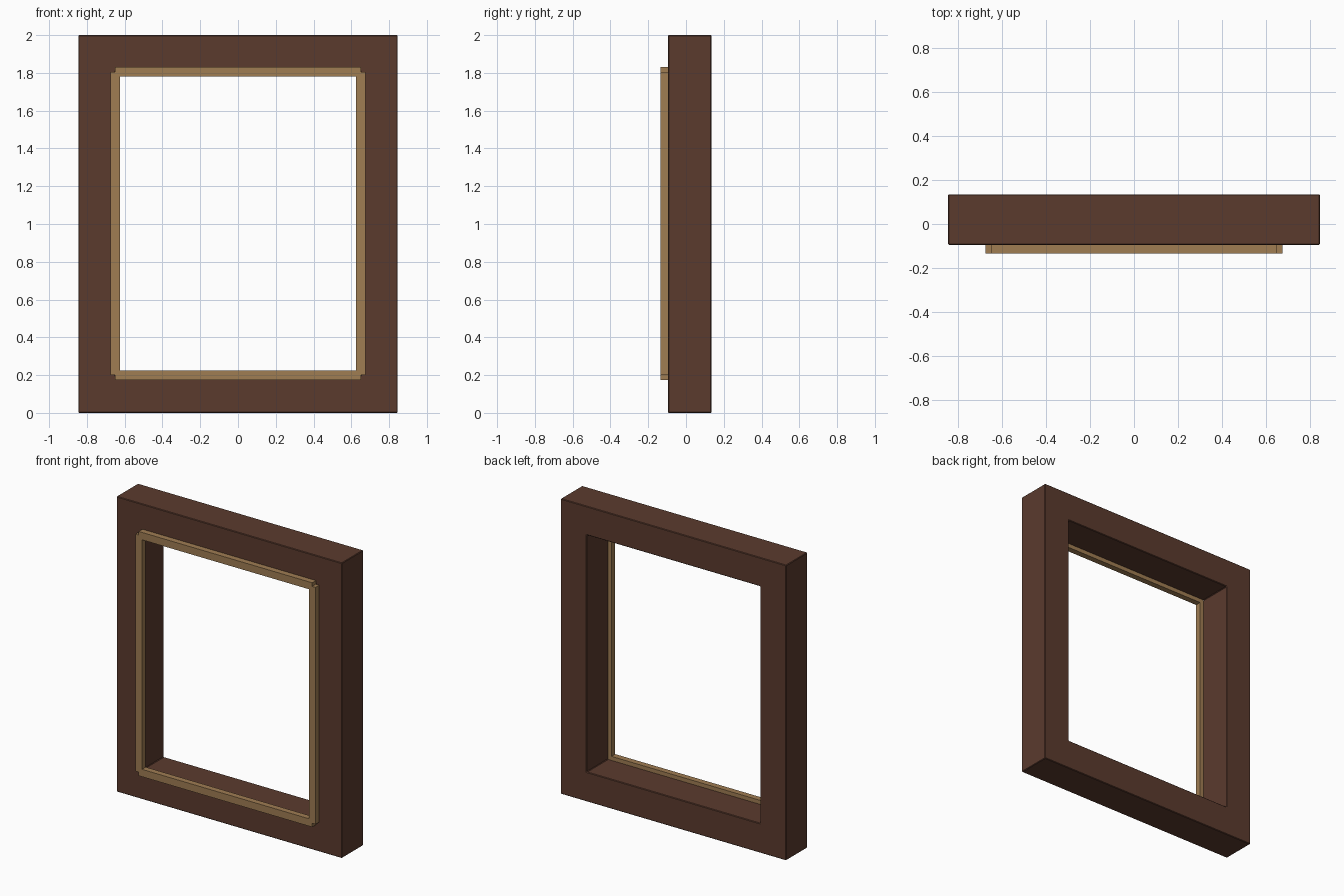
import bpy, bmesh

if "Cube" in bpy.data.objects:
    bpy.data.objects.remove(bpy.data.objects["Cube"])


def material(name, color):
    m = bpy.data.materials.new(name)
    m.diffuse_color = (*color, 1.0)
    m.use_nodes = True
    m.node_tree.nodes["Principled BSDF"].inputs["Base Color"].default_value = m.diffuse_color
    return m


dark_wood = material("dark_brown_wood", (0.104, 0.043, 0.027))
light_wood = material("light_tan_wood", (0.35, 0.205, 0.086))


def add_object(name, bm, mat):
    bmesh.ops.recalc_face_normals(bm, faces=bm.faces)
    mesh = bpy.data.meshes.new(name)
    bm.to_mesh(mesh)
    bm.free()
    mesh.materials.append(mat)
    obj = bpy.data.objects.new(name, mesh)
    bpy.context.collection.objects.link(obj)
    return obj


def box(name, x, y, z, mat):
    """Box from (min, max) ranges."""
    bm = bmesh.new()
    bmesh.ops.create_cube(bm, size=1)
    for v in bm.verts:
        v.co = [r[0] if c < 0 else r[1] for c, r in zip(v.co, (x, y, z))]
    return add_object(name, bm, mat)


FRONT, BACK = -0.095, 0.135      # frame depth
HALF_W, HEIGHT = 0.845, 2.0      # frame outside
OPEN_X, OPEN_Z = 0.65, (0.20, 1.805)   # frame opening
TRIM = 0.025                     # half width of a trim strip
TRIM_Y = (-0.135, FRONT)


# Heavy rectangular frame: one ring with a lightly softened edge
def rect(x, z0, z1):
    return [(-x, z0), (x, z0), (x, z1), (-x, z1)]


bm = bmesh.new()
loops = [[bm.verts.new((x, y, z)) for x, z in pts]
         for y in (FRONT, BACK)
         for pts in (rect(HALF_W, 0, HEIGHT), rect(OPEN_X, *OPEN_Z))]
front_out, front_in, back_out, back_in = loops
for a, b in ((front_out, front_in), (front_in, back_in),
             (back_in, back_out), (back_out, front_out)):
    for i in range(4):
        j = (i + 1) % 4
        bm.faces.new((a[i], a[j], b[j], b[i]))
frame = add_object("outer_frame", bm, dark_wood)
bevel = frame.modifiers.new("soft_edges", "BEVEL")
bevel.width = 0.004
bevel.segments = 1
bevel.limit_method = "ANGLE"

# Trim strips centred on the edges of the opening
for side, sx in (("left", -OPEN_X), ("right", OPEN_X)):
    box(f"trim_{side}", (sx - TRIM, sx + TRIM), TRIM_Y, OPEN_Z, light_wood)
for side, sz in (("bottom", OPEN_Z[0]), ("top", OPEN_Z[1])):
    box(f"trim_{side}", (-OPEN_X, OPEN_X), TRIM_Y, (sz - TRIM, sz + TRIM), light_wood)
